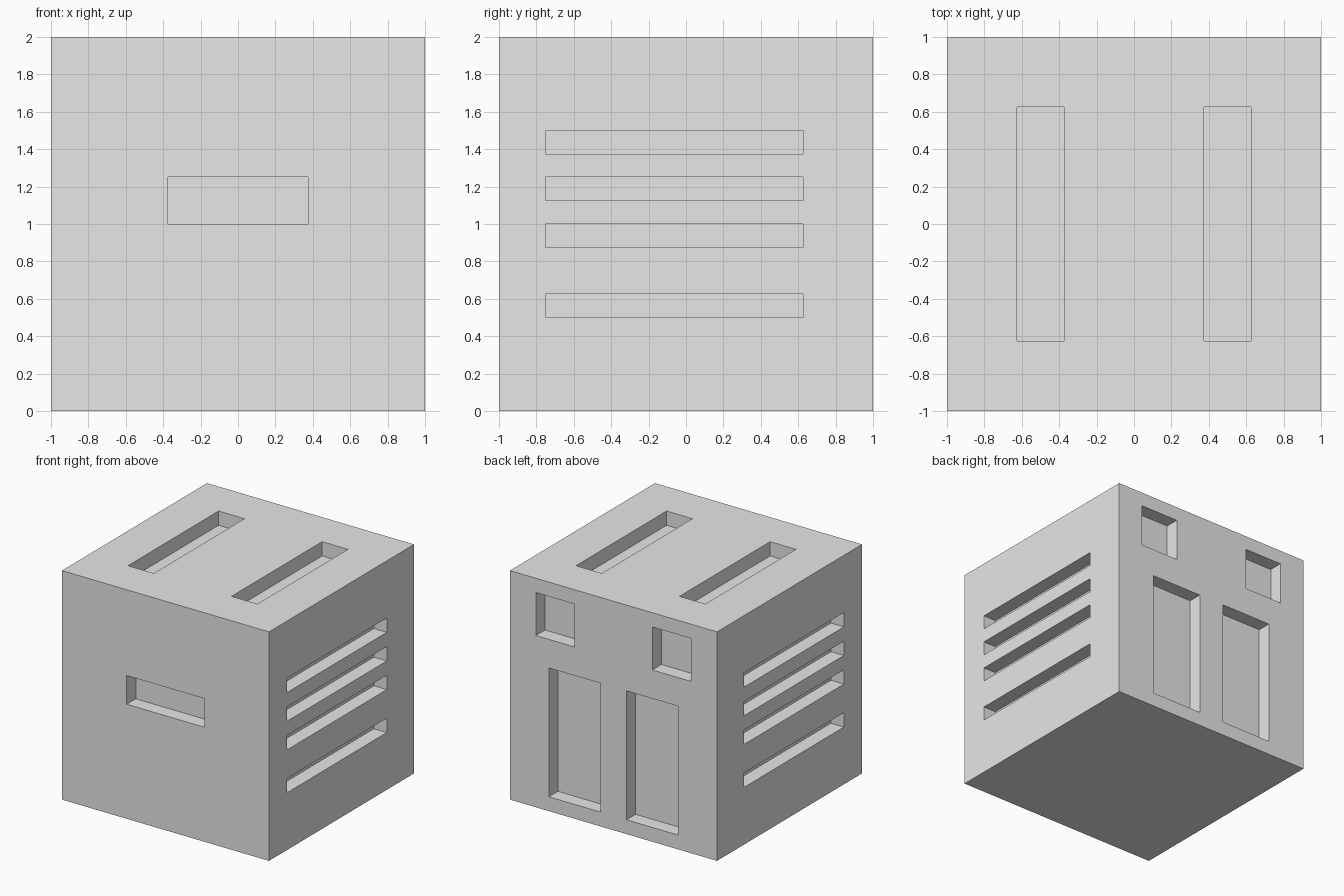
import bpy
import bmesh
from mathutils import Vector

# Remove the default cube
default = bpy.data.objects.get("Cube")
if default:
    bpy.data.objects.remove(default, do_unlink=True)

DEPTH = 0.125

# Single plain colour
grey = bpy.data.materials.new("light_grey")
grey.use_nodes = True
grey.diffuse_color = (0.8, 0.8, 0.8, 1)
grey.node_tree.nodes["Principled BSDF"].inputs["Base Color"].default_value = (0.8, 0.8, 0.8, 1)


def add_box(bm, low, high):
    """Add a box spanning two opposite corners."""
    low, high = Vector(low), Vector(high)
    verts = bmesh.ops.create_cube(bm, size=1)["verts"]
    for v in verts:
        v.co = (low + high) / 2 + v.co * (high - low)


def make_object(name, bm):
    mesh = bpy.data.meshes.new(name)
    bm.to_mesh(mesh)
    bm.free()
    mesh.materials.append(grey)
    obj = bpy.data.objects.new(name, mesh)
    bpy.context.collection.objects.link(obj)
    return obj


# Solid block
block = bmesh.new()
add_box(block, (-1, -1, 0), (1, 1, 2))
body = make_object("block_body", block)

# Pocket cutters, each reaching past the surface it cuts
pockets = bmesh.new()
IN, OUT = 1 - DEPTH, 1.1

# Front slot
add_box(pockets, (-0.375, -OUT, 1), (0.375, -IN, 1.25))

for side in (-1, 1):
    def mirrored_box(low, high):
        xs = sorted((side * low[0], side * high[0]))
        add_box(pockets, (xs[0], *low[1:]), (xs[1], *high[1:]))

    # Long top slot
    mirrored_box((0.375, -0.625, 2 - DEPTH), (0.625, 0.625, 2.1))
    # Side vents
    for z in (0.5, 0.875, 1.125, 1.375):
        mirrored_box((IN, -0.75, z), (OUT, 0.625, z + 0.125))
    # Small square and tall panel on the back
    mirrored_box((0.375, IN, 1.5), (0.75, OUT, 1.875))
    mirrored_box((0.125, IN, 0.125), (0.625, OUT, 1.25))

cutter = make_object("pocket_cutter", pockets)
cutter.hide_render = True
cutter.hide_viewport = True

# Carve the pockets
carve = body.modifiers.new("carve_pockets", 'BOOLEAN')
carve.operation = 'DIFFERENCE'
carve.solver = 'EXACT'
carve.object = cutter
bpy.context.view_layer.update()

# Bake the result and drop the cutter
graph = bpy.context.evaluated_depsgraph_get()
carved = bpy.data.meshes.new_from_object(body.evaluated_get(graph))
body.modifiers.clear()
body.data = carved
bpy.data.objects.remove(cutter, do_unlink=True)
